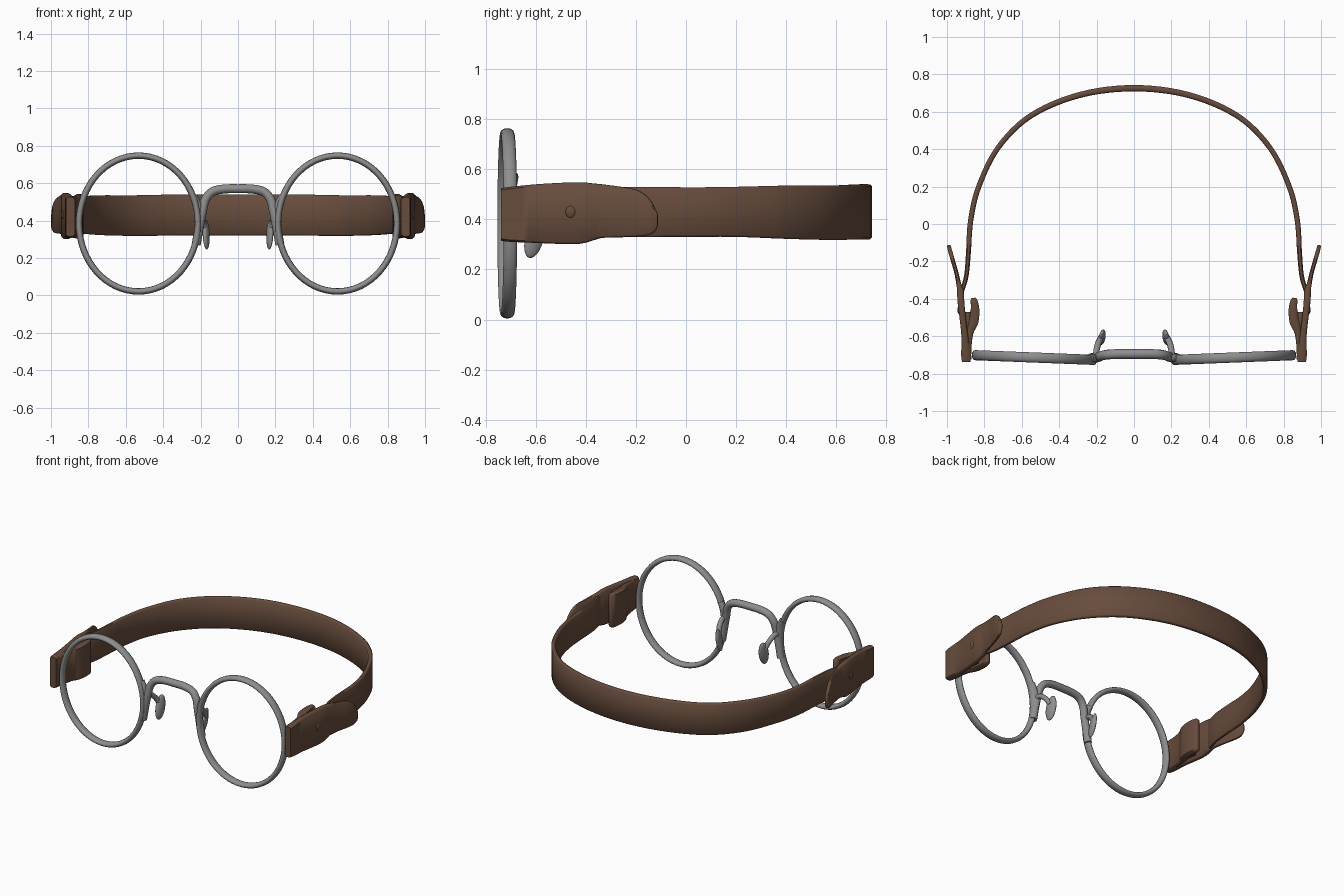
import bpy, bmesh, math
from mathutils import Vector

if "Cube" in bpy.data.objects:
    bpy.data.objects.remove(bpy.data.objects["Cube"])


def material(name, rgb):
    m = bpy.data.materials.new(name)
    m.diffuse_color = (*rgb, 1)
    m.use_nodes = True
    m.node_tree.nodes["Principled BSDF"].inputs["Base Color"].default_value = m.diffuse_color
    return m


METAL = material("grey metal", (0.27, 0.27, 0.275))
LEATHER = material("brown leather", (0.135, 0.072, 0.046))


def spline(pts, steps):
    """Catmull-Rom through tuples of any length."""
    out = []
    for i in range(len(pts) - 1):
        p0, p1, p2, p3 = pts[max(i - 1, 0)], pts[i], pts[i + 1], pts[min(i + 2, len(pts) - 1)]
        for s in range(steps):
            t = s / steps
            out.append(tuple(0.5 * (2 * b + (c - a) * t + (2 * a - 5 * b + 4 * c - d) * t * t
                                    + (3 * b - a - 3 * c + d) * t ** 3)
                             for a, b, c, d in zip(p0, p1, p2, p3)))
    return out + [tuple(pts[-1])]


def skin(name, rings, mat, closed=False, angle=40):
    """Join a row of equal rings into one smooth-shaded mesh."""
    bm = bmesh.new()
    vs = [[bm.verts.new(p) for p in r] for r in rings]
    n, k = len(vs), len(vs[0])
    for i in range(n if closed else n - 1):
        a, b = vs[i], vs[(i + 1) % n]
        for j in range(k):
            bm.faces.new((a[j], a[(j + 1) % k], b[(j + 1) % k], b[j]))
    if not closed:
        bm.faces.new(vs[0])
        bm.faces.new(vs[-1])
    bmesh.ops.recalc_face_normals(bm, faces=bm.faces)
    me = bpy.data.meshes.new(name)
    bm.to_mesh(me)
    bm.free()
    me.materials.append(mat)
    ob = bpy.data.objects.new(name, me)
    bpy.context.collection.objects.link(ob)
    bpy.ops.object.select_all(action='DESELECT')
    ob.select_set(True)
    bpy.context.view_layer.objects.active = ob
    bpy.ops.object.shade_smooth_by_angle(angle=math.radians(angle))
    return ob


def tube(name, path, r_side, r_ref, ref, closed=False, sides=12):
    """Oval tube; r_ref is its radius along the ref direction."""
    P = [Vector(p) for p in path]
    n, rings = len(P), []
    for i in range(n):
        a = P[(i - 1) % n] if closed else P[max(i - 1, 0)]
        b = P[(i + 1) % n] if closed else P[min(i + 1, n - 1)]
        t = (b - a).normalized()
        side = t.cross(Vector(ref)).normalized()
        up = side.cross(t)
        rings.append([P[i] + side * r_side * math.cos(q) + up * r_ref * math.sin(q)
                      for q in (2 * math.pi * j / sides for j in range(sides))])
    return skin(name, rings, METAL, closed, 60)


def ribbon(name, pts, steps=6):
    """Upright leather band through (x, y, z_low, z_high, thickness)."""
    S, rings = spline(pts, steps), []
    for i, (x, y, lo, hi, th) in enumerate(S):
        a, b = S[max(i - 1, 0)], S[min(i + 1, len(S) - 1)]
        t = Vector((b[0] - a[0], b[1] - a[1], 0)).normalized()
        n = Vector((t.y, -t.x, 0)) * th / 2
        c, e = Vector((x, y, 0)), min(0.008, (hi - lo) * 0.2)
        rings.append([c + n * s + Vector((0, 0, z)) for s, z in
                      ((1, lo + e), (1, hi - e), (0.5, hi), (-0.5, hi),
                       (-1, hi - e), (-1, lo + e), (-0.5, lo), (0.5, lo))])
    return skin(name, rings, LEATHER, False, 50)


# head strap around the back
half = [(0.925, -0.37, 0.325, 0.53, 0.025), (0.897, -0.28, 0.328, 0.53, 0.024),
        (0.885, -0.15, 0.33, 0.53, 0.026), (0.873, 0.02, 0.33, 0.528, 0.028),
        (0.83, 0.2, 0.33, 0.53, 0.028), (0.725, 0.41, 0.322, 0.535, 0.028),
        (0.55, 0.58, 0.318, 0.535, 0.03), (0.29, 0.69, 0.32, 0.54, 0.032)]
strap = half + [(0, 0.726, 0.32, 0.54, 0.034)] + [(-p[0], *p[1:]) for p in reversed(half)]
ribbon("head_strap", strap)

for s, side in ((1, "right"), (-1, "left")):
    # oval eye rim, slightly angled, with a flattened section
    N = 64
    rim = []
    for i in range(N):
        q = 2 * math.pi * i / N
        x = 0.532 + 0.318 * math.cos(q)
        rim.append((s * x, -0.727 + 0.026 * (x - 0.2) / 0.66, 0.384 + 0.363 * math.sin(q)))
    tube("eye_rim_" + side, rim, 0.017, 0.027, (0, 1, 0), True)

    # nose pad arm
    arm = spline([(s * 0.205, -0.715, 0.43), (s * 0.2, -0.675, 0.43),
                  (s * 0.19, -0.635, 0.40), (s * 0.175, -0.605, 0.35)], 5)
    tube("nose_pad_arm_" + side, arm, 0.017, 0.017, (1, 0, 0), False, 10)

    # leaf shaped nose pad
    bpy.ops.mesh.primitive_uv_sphere_add(segments=20, ring_count=12, radius=1,
                                         location=(s * 0.17, -0.605, 0.325),
                                         scale=(0.017, 0.038, 0.082),
                                         rotation=(math.radians(-14), math.radians(s * 5),
                                                   math.radians(s * 14)))
    pad = bpy.context.object
    pad.name = "nose_pad_" + side
    pad.data.materials.append(METAL)
    bpy.ops.object.shade_smooth()

    # outer side tab with its loose rounded end
    tab = [(0.897, -0.738, 0.315, 0.525, 0.045), (0.899, -0.70, 0.31, 0.53, 0.05),
           (0.905, -0.60, 0.306, 0.54, 0.036), (0.916, -0.50, 0.302, 0.546, 0.034),
           (0.925, -0.42, 0.303, 0.548, 0.036), (0.928, -0.365, 0.318, 0.543, 0.036),
           (0.934, -0.335, 0.326, 0.54, 0.028), (0.95, -0.26, 0.33, 0.53, 0.022),
           (0.97, -0.19, 0.333, 0.515, 0.022), (0.983, -0.145, 0.34, 0.48, 0.022),
           (0.989, -0.122, 0.355, 0.44, 0.02), (0.991, -0.113, 0.375, 0.42, 0.016)]
    ribbon("side_tab_" + side, [(s * p[0], *p[1:]) for p in tab], 4)

    # leather folded back on the inside around the rim
    fold = [(0.885, -0.725, 0.318, 0.522, 0.03), (0.883, -0.66, 0.312, 0.525, 0.028),
            (0.876, -0.58, 0.308, 0.53, 0.036), (0.856, -0.52, 0.305, 0.535, 0.05),
            (0.85, -0.45, 0.304, 0.54, 0.045), (0.856, -0.41, 0.306, 0.54, 0.036),
            (0.858, -0.395, 0.315, 0.53, 0.022)]
    ribbon("inner_fold_" + side, [(s * p[0], *p[1:]) for p in fold], 4)

    # keeper joining the fold and the tab
    keeper = [(0.885, -0.58, 0.325, 0.52, 0.04), (0.89, -0.52, 0.325, 0.52, 0.05),
              (0.893, -0.47, 0.325, 0.52, 0.045)]
    ribbon("strap_keeper_" + side, [(s * p[0], *p[1:]) for p in keeper], 3)

    # small fastening bump on the tab
    bpy.ops.mesh.primitive_uv_sphere_add(segments=12, ring_count=8, radius=1,
                                         location=(s * 0.935, -0.46, 0.43),
                                         scale=(0.01, 0.022, 0.025))
    stud = bpy.context.object
    stud.name = "fastening_bump_" + side
    stud.data.materials.append(LEATHER)
    bpy.ops.object.shade_smooth()

# nose bridge arching between the rims
hb = [(0.224, -0.715, 0.27), (0.208, -0.715, 0.36), (0.19, -0.712, 0.45),
      (0.175, -0.705, 0.51), (0.14, -0.698, 0.552), (0.08, -0.695, 0.568)]
bridge = hb + [(0, -0.695, 0.57)] + [(-p[0], p[1], p[2]) for p in reversed(hb)]
tube("nose_bridge", spline(bridge, 6), 0.024, 0.026, (0, 1, 0))

# gusset plates where bridge meets rim
for s, side in ((1, "right"), (-1, "left")):
    g = spline([(s * 0.237, -0.716, 0.53), (s * 0.212, -0.716, 0.47), (s * 0.205, -0.716, 0.38)], 5)
    tube("bridge_gusset_" + side, g, 0.02, 0.022, (0, 1, 0))
